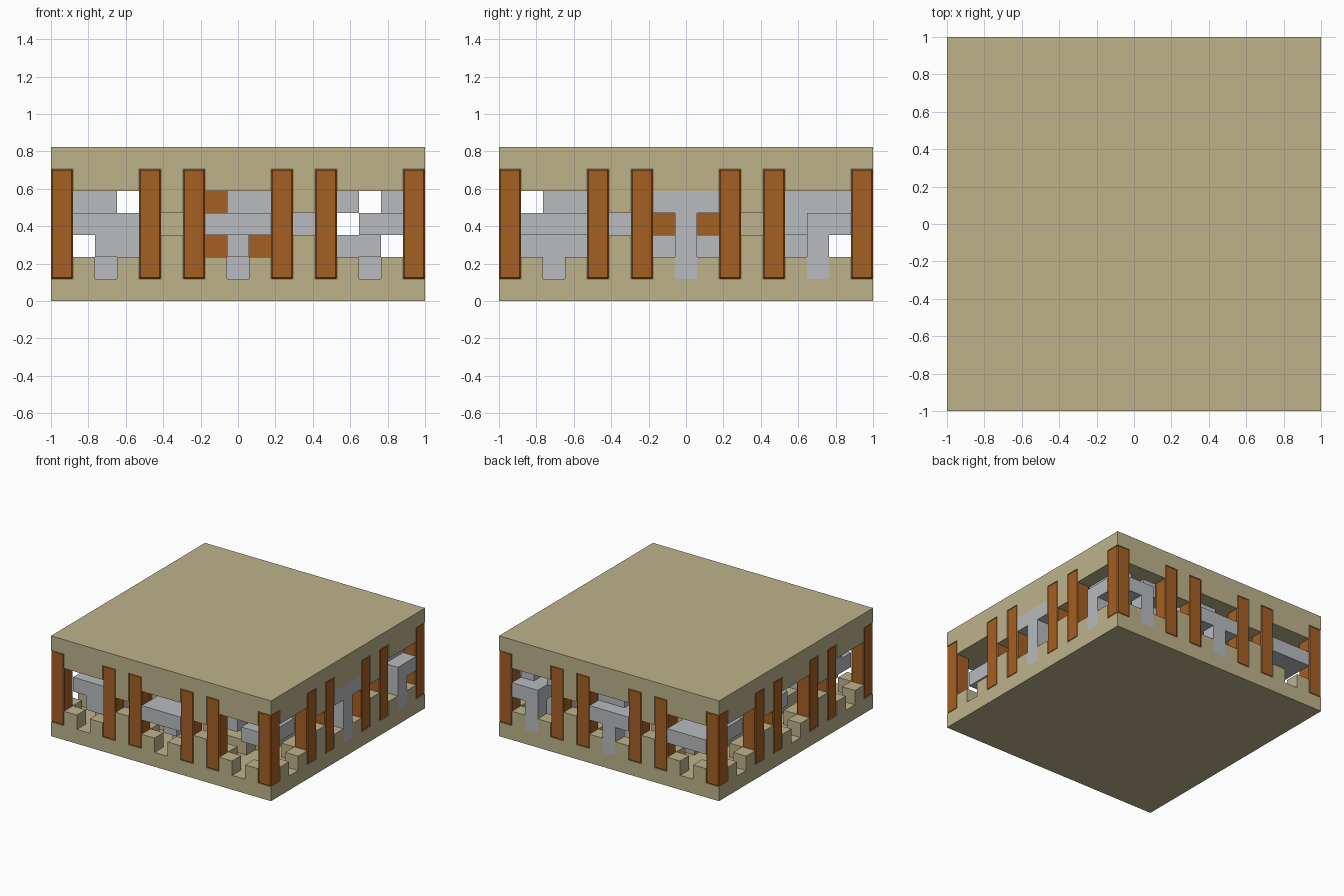
import bpy, bmesh
from itertools import product
from mathutils import Vector

cube = bpy.data.objects.get("Cube")
if cube:
    bpy.data.objects.remove(cube, do_unlink=True)

N, H = 17, 7            # cage size in grid units
U = 2.0 / N             # one grid unit


def material(name, rgb):
    m = bpy.data.materials.new(name)
    m.use_nodes = True
    m.diffuse_color = (*rgb, 1)
    m.node_tree.nodes["Principled BSDF"].inputs["Base Color"].default_value = (*rgb, 1)
    return m


TAN = material("tan wood", (0.51, 0.45, 0.26))
ORANGE = material("orange wood", (0.38, 0.115, 0.017))
GRAY = material("pale gray", (0.48, 0.50, 0.52))


def point(i, j, k):
    return Vector((i * U - 1, j * U - 1, k * U))


def build(name, cells, mat):
    """Skin a set of unit blocks, keeping only the outer faces."""
    cells = set(cells)
    bm = bmesh.new()
    for c in cells:
        for axis, side in product(range(3), (0, 1)):
            near = list(c)
            near[axis] += 2 * side - 1
            if tuple(near) in cells:
                continue
            a, b = (axis + 1) % 3, (axis + 2) % 3
            ring = []
            for da, db in ((0, 0), (1, 0), (1, 1), (0, 1)):
                p = list(c)
                p[axis] += side
                p[a] += da
                p[b] += db
                ring.append(bm.verts.new(point(*p)))
            bm.faces.new(ring if side else ring[::-1])
    bmesh.ops.remove_doubles(bm, verts=bm.verts[:], dist=U / 100)
    bmesh.ops.dissolve_limit(bm, angle_limit=0.01, verts=bm.verts[:], edges=bm.edges[:])
    me = bpy.data.meshes.new(name)
    bm.to_mesh(me)
    bm.free()
    me.materials.append(mat)
    ob = bpy.data.objects.new(name, me)
    bpy.context.collection.objects.link(ob)
    return ob


def is_post(i, j):
    return i % 6 in (0, 4) and j % 6 in (0, 4)


def is_frame(i, j, k):
    m, n = i % 6, j % 6
    if is_post(i, j) and 1 <= k <= 5:
        return False
    if k in (0, 5, 6):
        return True
    if k == 1:          # pockets in the floor, with notches in their rims
        return not (m in (1, 2, 3) and n in (1, 2, 3)) and m != 2 and n != 2
    if k == 3:          # windows between neighbouring posts
        return m == 5 and n == 5
    return m in (0, 4, 5) and n in (0, 4, 5)


# Cage
build("cage_frame", [c for c in product(range(N), range(N), range(H)) if is_frame(*c)], TAN)

# Upright posts
for i, j in product(range(N), range(N)):
    if is_post(i, j):
        post = build(f"post_{i}_{j}", [(i, j, k) for k in range(1, 6)], ORANGE)
        bevel = post.modifiers.new("soft_edges", 'BEVEL')
        bevel.width = 0.007
        bevel.segments = 1

# Solid core in the middle bay
build("middle_core", product(range(7, 10), range(7, 10), range(2, 5)), ORANGE)

# Stepped locking pieces: allowed columns and rows on each level
COLS = {4: (1, 2, 8, 9, 13, 15), 3: (1, 2, 3, 7, 8, 9, 14, 15), 2: (2, 3, 8, 13, 14), 1: (2, 8, 14)}
ROWS = {4: (2, 3, 7, 8, 9, 13, 14, 15), 3: (1, 2, 3, 8, 13, 14, 15),
        2: (1, 2, 3, 7, 8, 9, 13, 14), 1: (2, 8, 14)}
X_NAMES, Y_NAMES = ("right", "middle", "left"), ("front", "middle", "back")
FULL = {(0, 0), (1, 0), (2, 1), (2, 2), (1, 2)}     # bays with full pieces
FLAT = {(0, 2), (2, 0), (0, 1)}                     # bays with a flat piece only

pieces = {bay: set() for bay in FULL | FLAT}
for k in COLS:
    for i, j in product(COLS[k], ROWS[k]):
        bay = (i // 6, j // 6)
        if bay in FULL or (bay in FLAT and k == 3):
            pieces[bay].add((i, j, k))

# Ends that reach the outer faces
pieces[2, 2] |= {(14, 16, k) for k in (1, 2, 3)} | {(16, 14, k) for k in (1, 2, 3)}
pieces[2, 2] |= {(15, 16, 3), (16, 15, 3)}
pieces[1, 2] |= {(8, 16, k) for k in (1, 2, 3)} | {(i, 16, 3) for i in (7, 8, 9)}
pieces[0, 2] |= {(i, 16, 3) for i in (1, 2, 3)}
pieces[1, 0] |= {(i, 0, 3) for i in (7, 8, 9)}
pieces[2, 1] |= {(16, 8, k) for k in (1, 2, 3, 4)} | {(16, 7, 4), (16, 9, 4)}

# Bars through the windows between bays
pieces[1, 0] |= {(i, 2, 3) for i in (10, 11, 12)}
pieces[1, 2] |= {(i, 14, 3) for i in (10, 11, 12)}
pieces[2, 0] |= {(14, j, 3) for j in (4, 5, 6)}

for (a, b), cells in pieces.items():
    build(f"locking_piece_{X_NAMES[a]}_{Y_NAMES[b]}", cells, GRAY)
